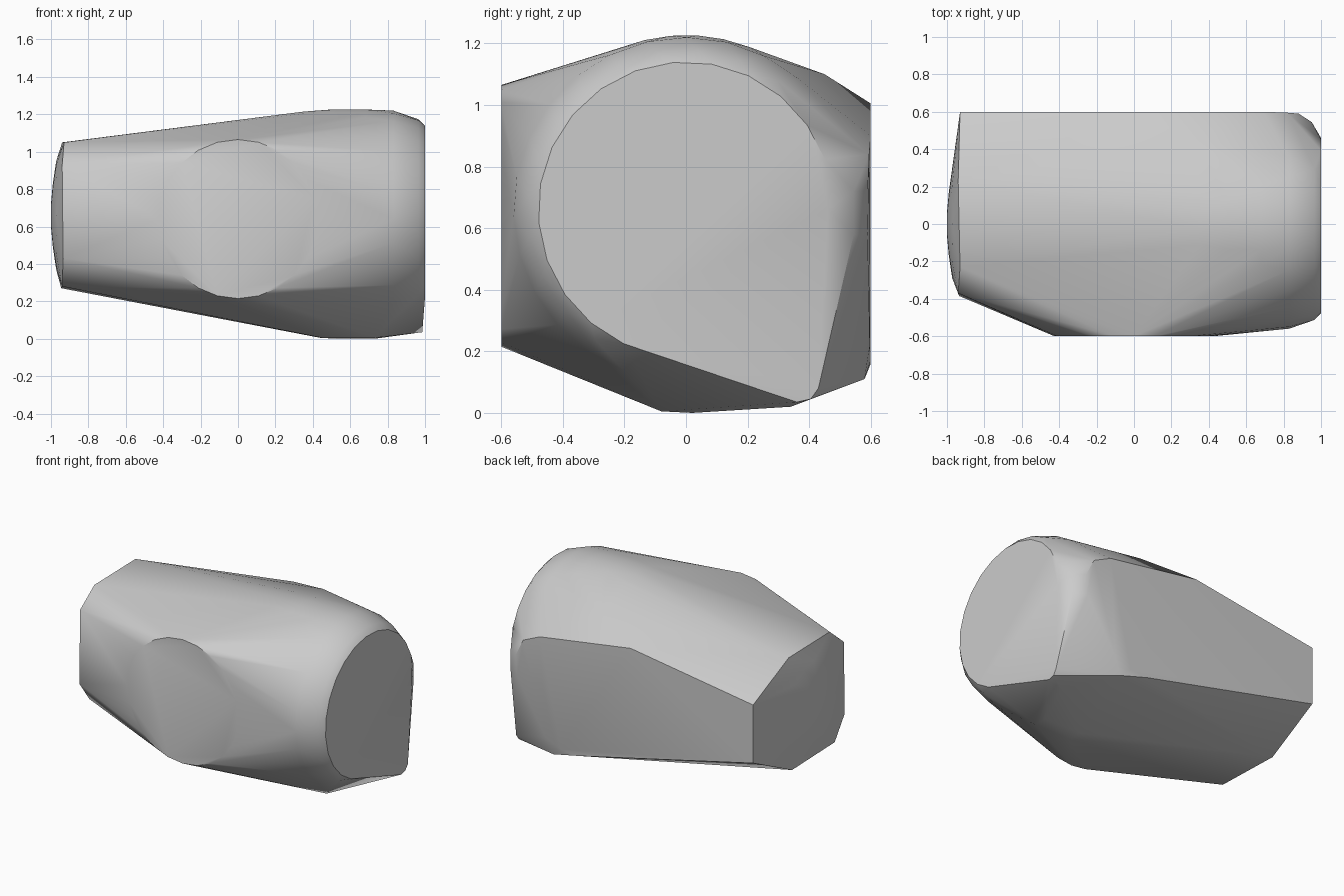
import bpy, bmesh, math
from math import sin, cos, radians

cube = bpy.data.objects.get("Cube")
if cube:
    bpy.data.objects.remove(cube, do_unlink=True)

grey = bpy.data.materials.new("plain_grey")
grey.use_nodes = True
grey.diffuse_color = (0.6, 0.6, 0.6, 1)
grey.node_tree.nodes["Principled BSDF"].inputs["Base Color"].default_value = (0.6, 0.6, 0.6, 1)


def ring_x(x, r, n, z=0.66, start=0, end=360):
    """Points of an arc facing along x; 0 degrees is +y, 90 is up."""
    step = (end - start) / n
    angles = [radians(start + step * i) for i in range(n + 1)]
    return [(x, r * cos(a), z + r * sin(a)) for a in angles]


def ring_y(y, r, n, z=0.64):
    """Points of a circle facing along y."""
    angles = [2 * math.pi * i / n for i in range(n)]
    return [(r * cos(a), y, z + r * sin(a)) for a in angles]


# Large end: flat round cap with one pulled-out lower corner
points = ring_x(1.0, 0.48, 15, start=20, end=245)
points += [(1, 0.46, 0.66), (0.988, 0.43, 0.08), (0.986, 0.405, 0.045), (0.985, 0.36, 0.035)]

# Rounded shoulder behind the cap
points += ring_x(0.965, 0.515, 12, start=55, end=235)
points += ring_x(0.83, 0.56, 14, start=50, end=235)
points += ring_x(0.68, 0.567, 8, start=60, end=130)
points += ring_x(0.5, 0.567, 8, start=60, end=130)
points += ring_x(0.35, 0.555, 6, start=65, end=120)

# Flat front disc
points += ring_y(-0.6, 0.425, 24)

# Flat back and its chamfered end
points += [(-0.93, 0.6, 0.865), (-0.93, 0.6, 0.466), (0, 0.6, 1.005),
           (0.69, 0.6, 0.9), (0.82, 0.595, 0.84), (0.88, 0.59, 0.72), (0.87, 0.59, 0.58),
           (0.65, 0.597, 0.22), (0.53, 0.6, 0.17), (0.4, 0.6, 0.16), (0.6, 0.58, 0.11),
           (0.33, 0.45, 1.1), (0.95, 0.545, 0.72), (0.95, 0.545, 0.58)]

# Keel under the large end
points += [(0.45, -0.08, 0.005), (0.45, 0.02, 0.003), (0.73, -0.08, 0.005),
           (0.73, 0.02, 0), (0.87, 0.34, 0.02)]

# Small end: eight-sided rim and shallow dome
points += [(-0.94, 0.23, 1.05), (-0.93, -0.23, 1.05), (-0.94, -0.37, 0.93),
           (-0.935, -0.385, 0.43), (-0.94, -0.27, 0.28), (-0.945, 0.2, 0.27)]
points += ring_x(-1.0, 0.06, 8) + ring_x(-0.99, 0.17, 12) + ring_x(-0.972, 0.29, 16)

# Skin over all the parts
bm = bmesh.new()
for p in points:
    bm.verts.new(p)
bmesh.ops.remove_doubles(bm, verts=bm.verts[:], dist=0.001)
bmesh.ops.convex_hull(bm, input=bm.verts[:])
loose = [v for v in bm.verts if not v.link_faces]
bmesh.ops.delete(bm, geom=loose, context='VERTS')
bmesh.ops.dissolve_limit(bm, angle_limit=radians(0.5), verts=bm.verts[:], edges=bm.edges[:])
bmesh.ops.recalc_face_normals(bm, faces=bm.faces[:])
mesh = bpy.data.meshes.new("rounded_block")
bm.to_mesh(mesh)
bm.free()
block = bpy.data.objects.new("rounded_block", mesh)
bpy.context.collection.objects.link(block)
mesh.materials.append(grey)
bpy.ops.object.select_all(action='DESELECT')
block.select_set(True)
bpy.context.view_layer.objects.active = block
bpy.ops.object.shade_smooth_by_angle(angle=radians(30))
